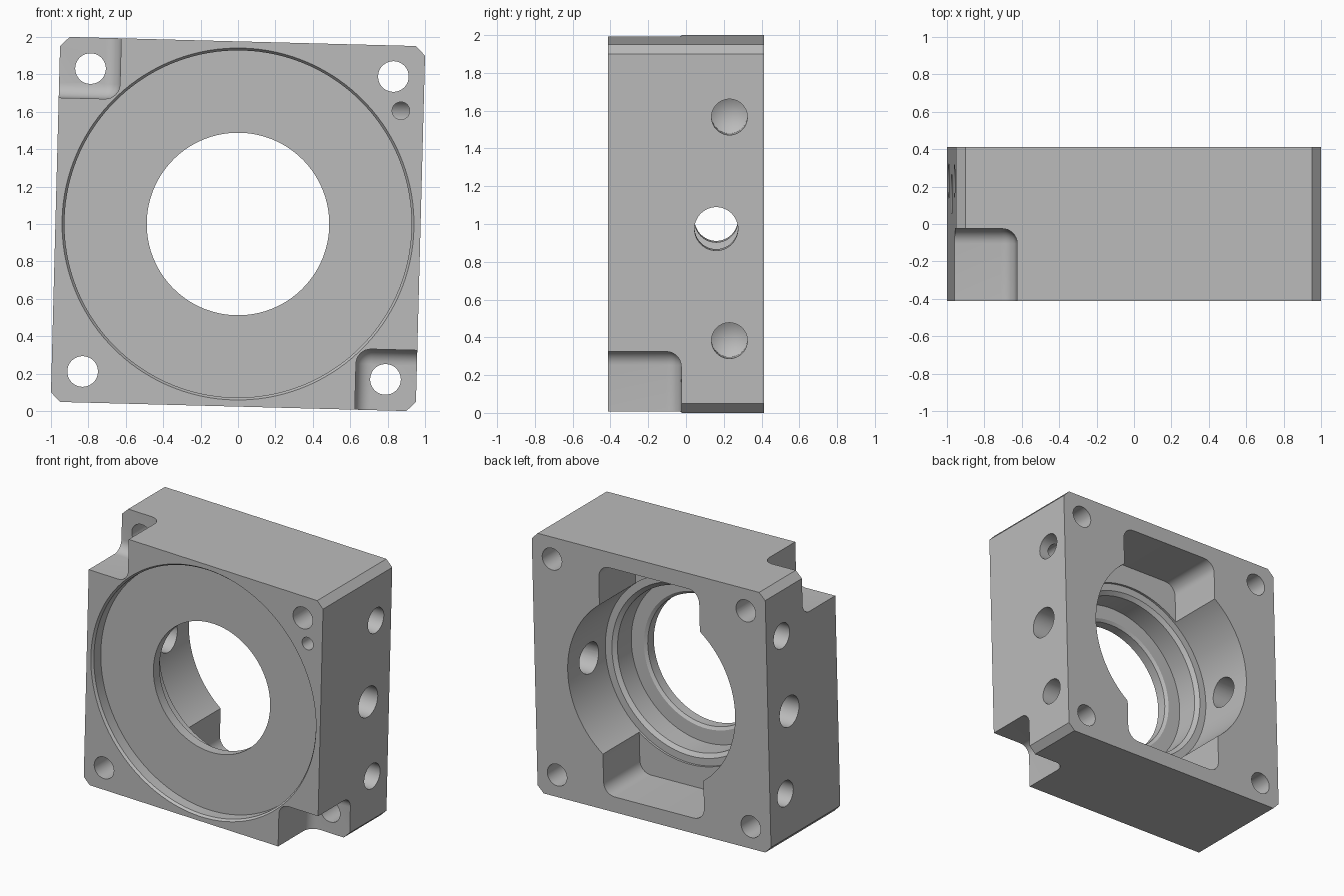
import bpy, bmesh, math
from mathutils import Matrix

cube = bpy.data.objects.get("Cube")
if cube:
    bpy.data.objects.remove(cube, do_unlink=True)

HALF = 0.976      # half width of the square body
DEPTH = 0.413     # half depth
TILT = math.radians(1.5)


def finish(bm, name):
    bmesh.ops.recalc_face_normals(bm, faces=bm.faces)
    mesh = bpy.data.meshes.new(name)
    bm.to_mesh(mesh)
    bm.free()
    obj = bpy.data.objects.new(name, mesh)
    bpy.context.collection.objects.link(obj)
    return obj


def box(name, x, y, z, bevel=0, segments=1, only_y=False):
    """Box between (min, max) ranges, with all or only depthwise edges bevelled."""
    bm = bmesh.new()
    bmesh.ops.create_cube(bm, size=1)
    for v in bm.verts:
        v.co = [r[0] if c < 0 else r[1] for c, r in zip(v.co, (x, y, z))]
    edges = [e for e in bm.edges if not only_y
             or abs(e.verts[0].co.y - e.verts[1].co.y) > 0.01]
    if bevel:
        bmesh.ops.bevel(bm, geom=edges, offset=bevel, segments=segments,
                        profile=0.5, affect='EDGES', clamp_overlap=True)
    return finish(bm, name)


def lathe(name, profile, steps, matrix=Matrix()):
    """Solid of revolution about the y axis from (radius, y) points."""
    bm = bmesh.new()
    verts = [bm.verts.new((r, y, 0)) for r, y in profile]
    edges = [bm.edges.new(pair) for pair in zip(verts, verts[1:])]
    bmesh.ops.spin(bm, geom=verts + edges, cent=(0, 0, 0), axis=(0, 1, 0),
                   angle=math.tau, steps=steps)
    bmesh.ops.remove_doubles(bm, verts=bm.verts, dist=1e-5)
    bm.transform(matrix)
    return finish(bm, name)


def cut(target, cutter):
    cutter.hide_render = True
    mod = target.modifiers.new("cut", 'BOOLEAN')
    mod.operation = 'DIFFERENCE'
    mod.solver = 'EXACT'
    mod.object = cutter
    bpy.context.view_layer.objects.active = target
    bpy.ops.object.modifier_apply(modifier=mod.name)
    bpy.data.objects.remove(cutter, do_unlink=True)


# Square body with chamfered corners
body = box("housing_body", (-HALF, HALF), (-DEPTH, DEPTH), (-HALF, HALF),
           bevel=0.05, only_y=True)

# Stepped central bore, open to the back
floor = -DEPTH + 0.1
cut(body, lathe("bore_cutter", [
    (0, -0.6), (0.488, -0.6), (0.488, -0.24), (0.51, -0.225), (0.615, -0.225),
    (0.615, -0.06), (0.645, -0.037), (0.70, -0.037), (0.70, 0.6), (0, 0.6)], 96))

# Shallow front recess with a chamfered rim
cut(body, lathe("recess_cutter", [
    (0, -0.6), (0.941, -0.6), (0.941, -DEPTH), (0.928, -DEPTH + 0.018),
    (0.928, floor), (0, floor)], 128))

# Rounded pocket above and below the bore
cut(body, box("pocket_cutter", (-0.42, 0.42), (-0.02, 0.6), (-0.86, 0.86),
              bevel=0.09, segments=8, only_y=True))

# Rounded notches at two opposite front corners
for s in (-1, 1):
    cut(body, box("notch_cutter", sorted((s * 0.65, s * 1.4)), (-0.9, -0.025),
                  sorted((-s * 0.65, -s * 1.4)), bevel=0.08, segments=8))

# Corner bolt holes
for sx in (-1, 1):
    for sz in (-1, 1):
        cut(body, lathe("bolt_cutter", [(0, -0.6), (0.082, -0.6), (0.082, 0.6), (0, 0.6)],
                        40, Matrix.Translation((sx * 0.81, 0, sz * 0.81))))

# Blind side ports with conical ends, and a larger cross hole on each side
port = [(0, -0.3), (0.095, -0.3), (0.095, 0.3), (0, 0.36)]
cross = [(0, -0.4), (0.115, -0.4), (0.115, 0.5), (0, 0.5)]
for s in (-1, 1):
    turn = Matrix.Rotation(s * math.pi / 2, 4, 'Z')
    for z in (-0.592, 0.592):
        cut(body, lathe("port_cutter", port, 40,
                        Matrix.Translation((s * HALF, 0.23, z)) @ turn))
    cut(body, lathe("cross_cutter", cross, 48,
                    Matrix.Translation((s * HALF, 0.16, 0)) @ turn))

# Small front passage meeting one side port
cut(body, lathe("passage_cutter", [(0, -0.6), (0.047, -0.6), (0.047, 0.23), (0, 0.23)],
                32, Matrix.Translation((0.855, 0, 0.628))))

# Single grey material
grey = bpy.data.materials.new("machined grey")
grey.use_nodes = True
color = (0.5, 0.5, 0.5, 1)
grey.diffuse_color = color
grey.node_tree.nodes["Principled BSDF"].inputs["Base Color"].default_value = color
body.data.materials.clear()
body.data.materials.append(grey)

# Slight lean and final placement
body.rotation_euler.y = TILT
body.location.z = 1.0
bpy.ops.object.select_all(action='DESELECT')
body.select_set(True)
bpy.context.view_layer.objects.active = body
bpy.ops.object.shade_smooth_by_angle(angle=math.radians(25))
